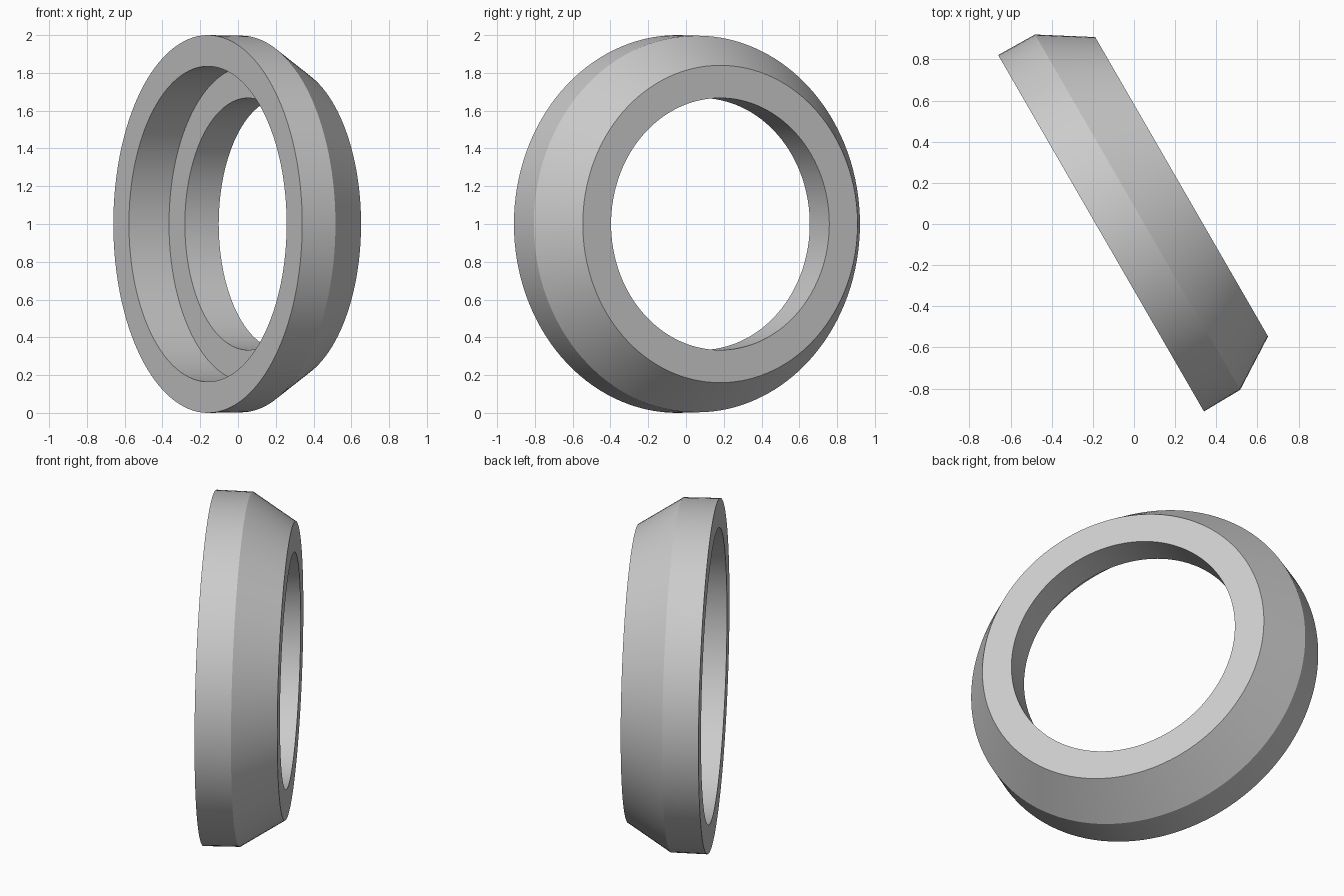
import bpy, bmesh, math
from mathutils import Matrix, Vector

cube = bpy.data.objects.get("Cube")
if cube:
    bpy.data.objects.remove(cube, do_unlink=True)

# Single plain grey finish
grey = bpy.data.materials.new("light grey")
grey.use_nodes = True
colour = (0.6, 0.6, 0.6, 1)
grey.diffuse_color = colour
grey.node_tree.nodes["Principled BSDF"].inputs["Base Color"].default_value = colour

# Closed cross-section: (radius, distance along the axis from the wide face)
profile = [(1, 0), (0.997, 0.205), (0.84, 0.452),
           (0.667, 0.452), (0.667, 0.245), (0.835, 0.245), (0.835, 0)]
SEGMENTS = 128

# Turn the section into a stepped, chamfered ring
bm = bmesh.new()
verts = [bm.verts.new((r, 0, h)) for r, h in profile]
edges = [bm.edges.new((a, b)) for a, b in zip(verts, verts[1:] + verts[:1])]
bmesh.ops.spin(bm, geom=verts + edges, cent=(0, 0, 0), axis=(0, 0, 1),
               angle=math.tau, steps=SEGMENTS, use_duplicate=False)
bmesh.ops.remove_doubles(bm, verts=bm.verts, dist=0.0001)

# Stand the ring upright and turn its axis away from the side
place = (Matrix.Translation((-0.16, -0.045, 1))
         @ Matrix.Rotation(math.radians(30), 4, 'Z')
         @ Matrix.Rotation(math.radians(90), 4, 'Y'))
bm.transform(place)
bmesh.ops.recalc_face_normals(bm, faces=bm.faces)

mesh = bpy.data.meshes.new("stepped_ring")
bm.to_mesh(mesh)
bm.free()
mesh.materials.append(grey)
ring = bpy.data.objects.new("stepped_ring", mesh)
bpy.context.collection.objects.link(ring)

# Smooth round walls with crisp rims
bpy.ops.object.select_all(action='DESELECT')
ring.select_set(True)
bpy.context.view_layer.objects.active = ring
bpy.ops.object.shade_smooth_by_angle(angle=math.radians(25))
